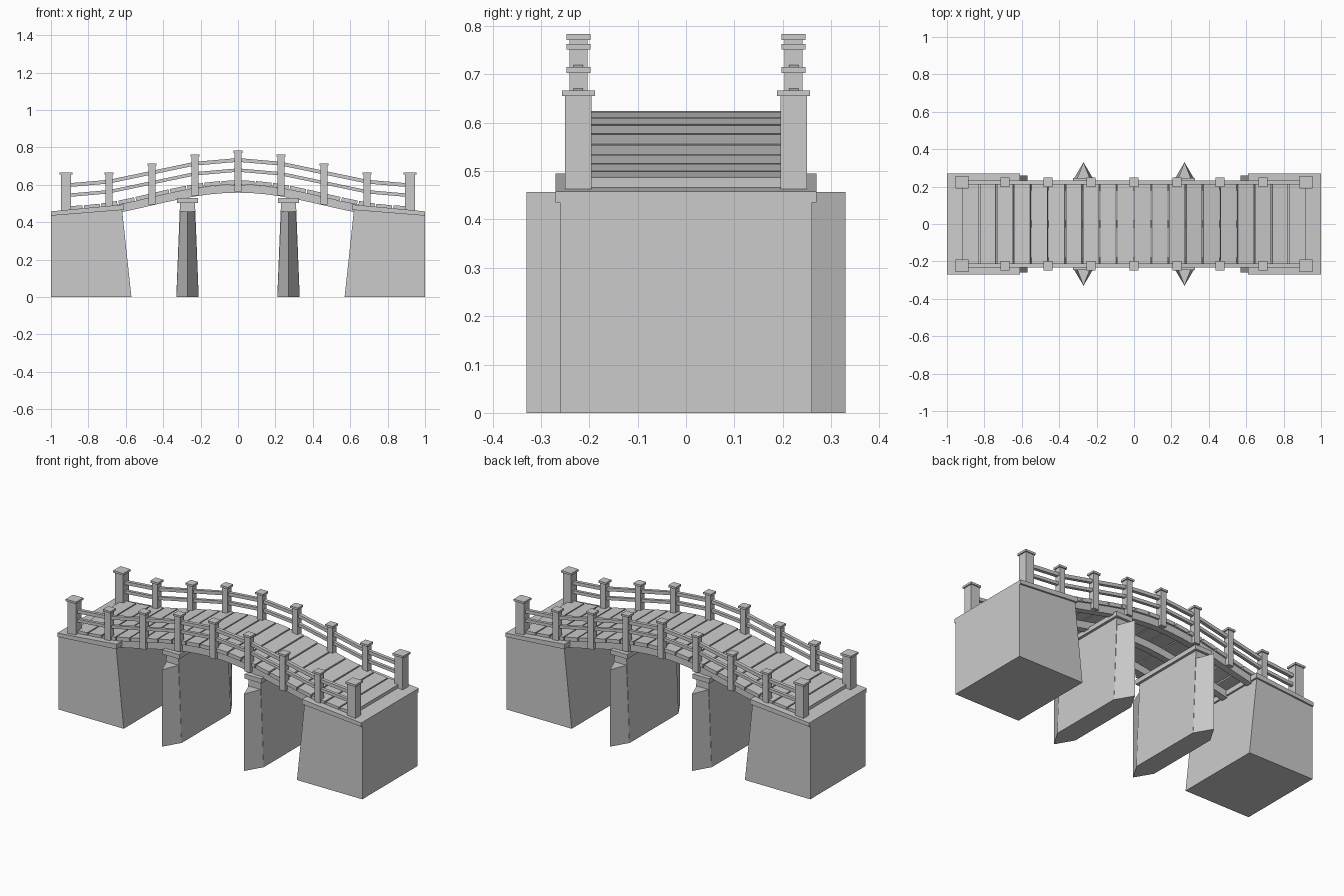
import bpy
import bmesh
from math import cos, pi, atan2, hypot

if "Cube" in bpy.data.objects:
    bpy.data.objects.remove(bpy.data.objects["Cube"])

stone = bpy.data.materials.new("plain_grey")
stone.use_nodes = True
GREY = (0.6, 0.6, 0.6, 1)
stone.diffuse_color = GREY
stone.node_tree.nodes["Principled BSDF"].inputs["Base Color"].default_value = GREY

SPAN = 0.92       # half length of the deck
RAIL_Y = 0.2225   # centre line of each railing


def deck(x):
    """Height of the walking surface."""
    return 0.487 + 0.068 * (1 + cos(pi * x / SPAN))


def finish(name, bm):
    bmesh.ops.recalc_face_normals(bm, faces=bm.faces)
    mesh = bpy.data.meshes.new(name)
    bm.to_mesh(mesh)
    bm.free()
    mesh.materials.append(stone)
    obj = bpy.data.objects.new(name, mesh)
    bpy.context.collection.objects.link(obj)
    return obj


def loft(name, bottom, top):
    """Closed solid between two matching outlines."""
    bm = bmesh.new()
    a = [bm.verts.new(p) for p in bottom]
    b = [bm.verts.new(p) for p in top]
    bm.faces.new(a)
    bm.faces.new(b)
    n = len(a)
    for i in range(n):
        j = (i + 1) % n
        bm.faces.new((a[i], a[j], b[j], b[i]))
    return finish(name, bm)


def extrude_y(name, outline, y0, y1):
    """Side profile in x and z, carried across the bridge."""
    return loft(name, [(x, y0, z) for x, z in outline], [(x, y1, z) for x, z in outline])


def box(name, x, y, z0, z1, wx, wy):
    outline = [(x - wx / 2, z0), (x + wx / 2, z0), (x + wx / 2, z1), (x - wx / 2, z1)]
    return extrude_y(name, outline, y - wy / 2, y + wy / 2)


def arch_bar(name, y, width, low, high, steps):
    """Bar following the deck curve between two height offsets."""
    bm = bmesh.new()
    rings = []
    for i in range(steps + 1):
        x = SPAN * (2 * i / steps - 1)
        rings.append([bm.verts.new((x, y + s * width / 2, deck(x) + h))
                      for s, h in ((-1, low), (1, low), (1, high), (-1, high))])
    for r, q in zip(rings, rings[1:]):
        for k in range(4):
            m = (k + 1) % 4
            bm.faces.new((r[k], r[m], q[m], q[k]))
    bm.faces.new(rings[0])
    bm.faces.new(rings[-1])
    return finish(name, bm)


for s, side in ((-1, "right"), (1, "left")):
    # End abutments with a sloping cap slab
    extrude_y(side + "_abutment",
              [(s, 0), (s * 0.57, 0), (s * 0.62, 0.468), (s, 0.437)], -0.26, 0.26)
    extrude_y(side + "_abutment_cap",
              [(s, 0.435), (s * 0.61, 0.466), (s * 0.61, 0.495), (s, 0.458)], -0.27, 0.27)

    # Tapered pier, its cap and the pointed cutwaters
    px = s * 0.27
    rect = [(-1, -1), (1, -1), (1, 1), (-1, 1)]
    loft(side + "_pier",
         [(px + 0.06 * u, 0.23 * v, 0) for u, v in rect],
         [(px + 0.04 * u, 0.23 * v, 0.505) for u, v in rect])
    box(side + "_pier_cap", px, 0, 0.503, 0.53, 0.11, 0.49)
    for f, end in ((-1, "front"), (1, "back")):
        loft(f"{side}_{end}_cutwater",
             [(px - 0.06, f * 0.228, 0), (px + 0.06, f * 0.228, 0), (px, f * 0.33, 0)],
             [(px - 0.04, f * 0.228, 0.457), (px + 0.04, f * 0.228, 0.457), (px, f * 0.33, 0.457)])

# Curved beams under the deck
for y, place in ((-0.2, "front"), (0, "middle"), (0.2, "back")):
    arch_bar(place + "_beam", y, 0.04, -0.065, -0.022, 24)

# Deck planks, each tilted to the curve
PLANKS = 20
pitch = 2 * SPAN / PLANKS
for i in range(PLANKS):
    x = -SPAN + pitch * (i + 0.5)
    dz = deck(x + pitch / 2) - deck(x - pitch / 2)
    plank = box(f"plank_{i + 1}", 0, 0, -0.022, 0, 0.92 * hypot(pitch, dz), 0.46)
    plank.location = (x, 0, deck(x))
    plank.rotation_euler.y = -atan2(dz, pitch)

# Railings with capped posts and two rails per side
for f, place in ((-1, "front"), (1, "back")):
    y = f * RAIL_Y
    arch_bar(place + "_top_rail", y, 0.02, 0.1, 0.12, 8)
    arch_bar(place + "_lower_rail", y, 0.018, 0.047, 0.065, 8)
    for i in range(-4, 5):
        x = i * SPAN / 4
        if abs(i) == 4:
            z0, z1, w, cap = 0.45, 0.667, 0.055, 0.068
        else:
            z0, z1, w, cap = deck(x) - 0.06, deck(x) + 0.16, 0.037, 0.05
        box(f"{place}_post_{i + 5}", x, y, z0, z1 - 0.012, w, w)
        box(f"{place}_post_cap_{i + 5}", x, y, z1 - 0.012, z1, cap, cap)
